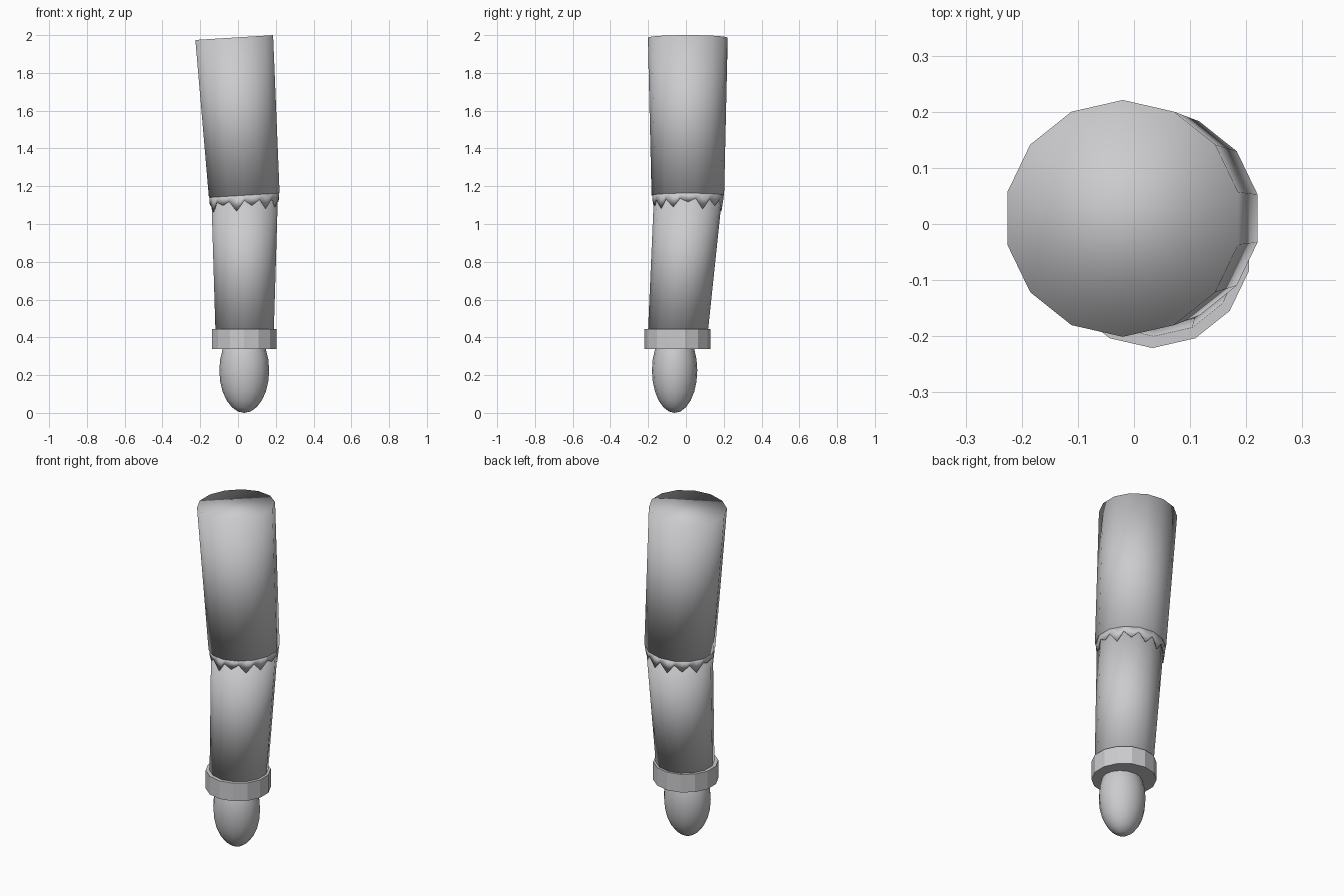
import bpy, bmesh
from math import sin, cos, pi
from mathutils import Vector

if "Cube" in bpy.data.objects:
    bpy.data.objects.remove(bpy.data.objects["Cube"], do_unlink=True)

SIDES = 14

grey = bpy.data.materials.new("light_grey")
grey.use_nodes = True
colour = (0.6, 0.6, 0.62, 1)
grey.diffuse_color = colour
grey.node_tree.nodes["Principled BSDF"].inputs["Base Color"].default_value = colour


def finish(name, bm, smooth):
    bmesh.ops.recalc_face_normals(bm, faces=bm.faces)
    for f in bm.faces:
        f.smooth = smooth
    mesh = bpy.data.meshes.new(name)
    bm.to_mesh(mesh)
    bm.free()
    mesh.materials.append(grey)
    ob = bpy.data.objects.new(name, mesh)
    bpy.context.collection.objects.link(ob)
    return ob


def tube(name, rings, smooth=True, tilt=0.0):
    """Closed tube through (x, y, z, radius) rings; tilt raises the +x side."""
    bm = bmesh.new()
    loops = []
    for x, y, z, r in rings:
        loops.append([bm.verts.new((x + r * sin(2 * pi * i / SIDES),
                                    y + r * cos(2 * pi * i / SIDES),
                                    z + tilt * r * sin(2 * pi * i / SIDES)))
                      for i in range(SIDES)])
    for a, b in zip(loops, loops[1:]):
        for i in range(SIDES):
            j = (i + 1) % SIDES
            bm.faces.new((a[i], a[j], b[j], b[i]))
    bm.faces.new(loops[0])
    bm.faces.new(loops[-1])
    return finish(name, bm, smooth)


# Sleeve, forearm and wrist cuff
tube("upper_sleeve", [(-0.02, 0.01, 1.987, 0.211), (0.033, 0.01, 1.152, 0.192)], tilt=0.062)
tube("forearm", [(0.035, 0.012, 1.16, 0.181), (0.035, -0.043, 0.42, 0.158)])
tube("wrist_cuff", [(0.033, -0.045, 0.445, 0.176), (0.033, -0.045, 0.338, 0.176)], smooth=False)

# Rounded hand
bm = bmesh.new()
bmesh.ops.create_uvsphere(bm, u_segments=16, v_segments=12, radius=1)
bmesh.ops.scale(bm, vec=(0.132, 0.12, 0.225), verts=bm.verts)
bmesh.ops.translate(bm, vec=(0.033, -0.06, 0.225), verts=bm.verts)
finish("hand", bm, True)

# Torn hem: a thin band whose lower edge alternates notches and uneven teeth
teeth = (0.08, 0.065, 0.085, 0.05, 0.075, 0.08, 0.06, 0.085, 0.05, 0.08, 0.045, 0.08, 0.07, 0.085)
bm = bmesh.new()
top, low = [], []
for i in range(2 * SIDES):
    a = pi * i / SIDES
    d = Vector((sin(a), cos(a), 0))
    r = 0.189 * (1 if i % 2 == 0 else cos(pi / SIDES))
    drop = teeth[i // 2] if i % 2 else 0.03
    rim = Vector((0.033, 0.01, 1.155 + 0.062 * r * d.x))
    top.append(bm.verts.new(rim + d * r))
    low.append(bm.verts.new(rim + d * (r - 0.002) - Vector((0, 0, drop))))
for i in range(2 * SIDES):
    j = (i + 1) % (2 * SIDES)
    bm.faces.new((top[i], top[j], low[j], low[i]))
hem = finish("torn_hem", bm, True)
solid = hem.modifiers.new("cloth_thickness", "SOLIDIFY")
solid.thickness = 0.008
solid.offset = -1
